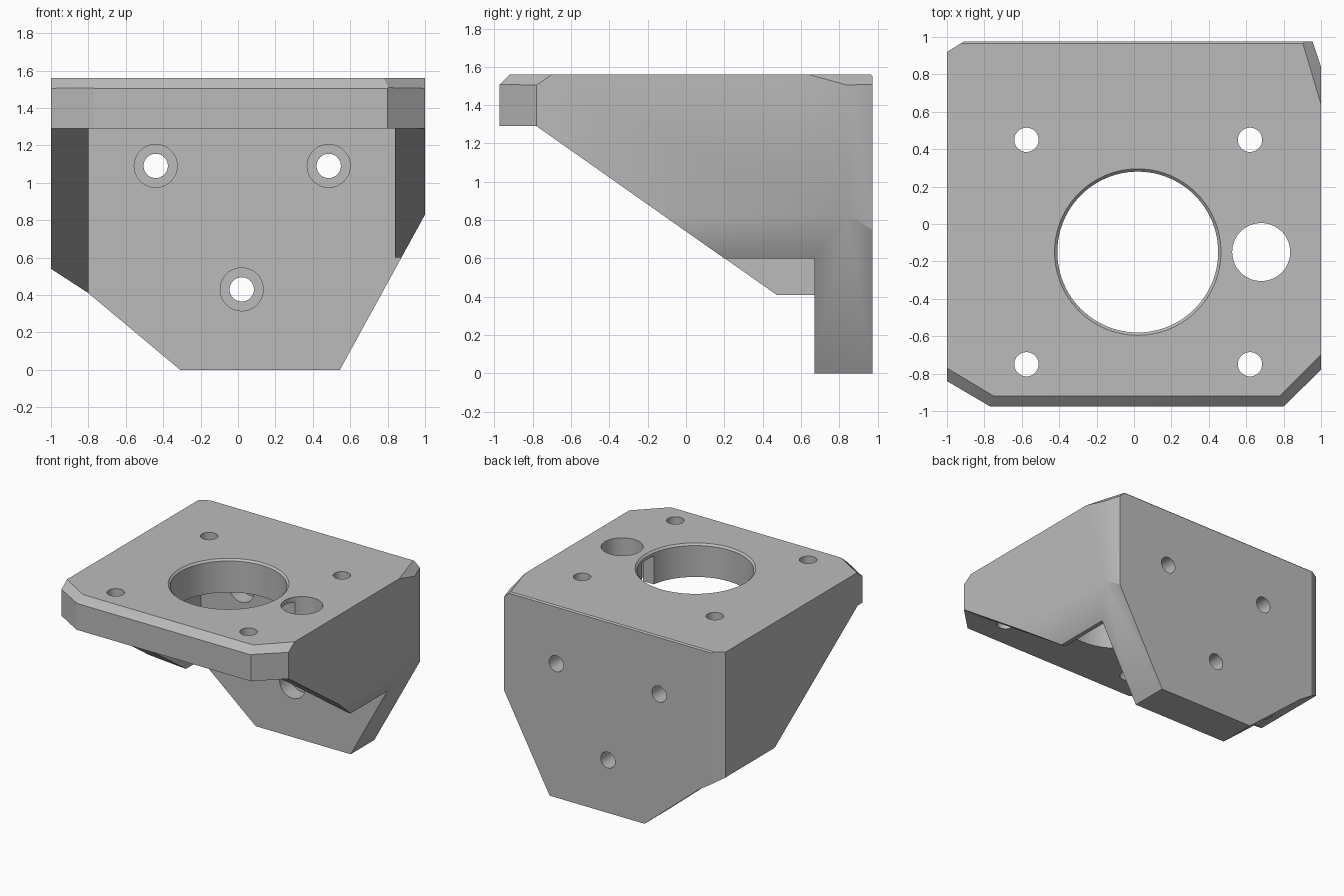
import bpy, bmesh, math
from mathutils import Vector, Matrix

if "Cube" in bpy.data.objects:
    bpy.data.objects.remove(bpy.data.objects["Cube"], do_unlink=True)

TOP, UNDER, BACK, INNER = 1.56, 1.29, 0.975, 0.67

grey = bpy.data.materials.new("plain grey")
grey.use_nodes = True
grey.diffuse_color = (0.5, 0.5, 0.5, 1)
grey.node_tree.nodes["Principled BSDF"].inputs["Base Color"].default_value = grey.diffuse_color


def add_object(name, bm):
    bmesh.ops.recalc_face_normals(bm, faces=bm.faces)
    mesh = bpy.data.meshes.new(name)
    bm.to_mesh(mesh)
    bm.free()
    mesh.materials.append(grey)
    obj = bpy.data.objects.new(name, mesh)
    bpy.context.collection.objects.link(obj)
    return obj


def prism(points, place, start, end):
    """Extrude a 2D outline; place(u, v, depth) gives the 3D position."""
    bm = bmesh.new()
    face = bm.faces.new([bm.verts.new(place(u, v, start)) for u, v in points])
    made = bmesh.ops.extrude_face_region(bm, geom=[face])["geom"]
    shift = Vector(place(0, 0, end)) - Vector(place(0, 0, start))
    bmesh.ops.translate(bm, vec=shift, verts=[g for g in made if isinstance(g, bmesh.types.BMVert)])
    return bm


def along_x(u, v, d):
    return (d, u, v)


def along_y(u, v, d):
    return (u, d, v)


def chop(bm, a, b, c):
    """Slice off the corner outside the plane through three points."""
    a, b, c = Vector(a), Vector(b), Vector(c)
    normal = (b - a).cross(c - a).normalized()
    if normal.dot(a - Vector((0, 0, 1))) < 0:
        normal.negate()
    geom = bm.verts[:] + bm.edges[:] + bm.faces[:]
    cut = bmesh.ops.bisect_plane(bm, geom=geom, plane_co=a, plane_no=normal, clear_outer=True)
    rim = [g for g in cut["geom_cut"] if isinstance(g, bmesh.types.BMEdge)]
    bmesh.ops.contextual_create(bm, geom=rim)


# Solid body from its front outline
outline = [(-0.31, 0), (0.545, 0), (1, 0.83), (1, TOP), (-1, TOP), (-1, 0.54), (-0.8, 0.41)]
body = prism(outline, along_y, -BACK, BACK)

# Upright corner chamfers
for (x1, y1), (x2, y2) in [((-0.77, -BACK), (-1, -0.84)), ((0.8, -BACK), (1, -0.78)),
                           ((-0.91, BACK), (-1, 0.92)), ((0.955, BACK), (1, 0.84))]:
    chop(body, (x1, y1, 0), (x2, y2, 0), (x2, y2, 1))

# Sloping chamfers around the top
chop(body, (0, -0.92, TOP), (1, -0.92, TOP), (0, -BACK, 1.505))
chop(body, (0, 0.965, TOP), (1, 0.965, TOP), (0, BACK, 1.55))
chop(body, (-0.75, -0.92, TOP), (-1, -0.77, TOP), (-1, -0.84, 1.505))
chop(body, (0.78, -0.92, TOP), (1, -0.7, TOP), (1, -0.78, 1.505))
chop(body, (0.9, BACK, TOP), (1, 0.64, TOP), (1, 0.84, 1.505))
bracket = add_object("motor_bracket", body)


def subtract(name, bm):
    cutter = add_object(name, bm)
    cutter.hide_render = True
    mod = bracket.modifiers.new(name, "BOOLEAN")
    mod.operation, mod.solver, mod.object = "DIFFERENCE", "EXACT", cutter
    bpy.context.view_layer.objects.active = bracket
    bpy.ops.object.modifier_apply(modifier=name)
    bpy.data.objects.remove(cutter, do_unlink=True)


def drill(name, x, y, z, r1, r2, depth, upright=True, sides=64):
    bm = bmesh.new()
    turn = Matrix() if upright else Matrix.Rotation(math.radians(90), 4, "X")
    bmesh.ops.create_cone(bm, cap_ends=True, segments=sides, radius1=r1, radius2=r2, depth=depth,
                          matrix=Matrix.Translation((x, y, z)) @ turn)
    subtract(name, bm)


# Space between the side walls
subtract("interior_cutter", prism([(-2, -1), (-2, UNDER), (INNER, UNDER), (INNER, -1)],
                                  along_x, -0.8, 0.84))

# Diagonal undercut of each side wall
for name, foot_y, foot_z, x1, x2 in [("left_undercut", 0.2, 0.6, 0.6, 2),
                                     ("right_undercut", 0.48, 0.405, -2, -0.6)]:
    subtract(name, prism([(-2, -1), (-2, UNDER), (-0.78, UNDER), (foot_y, foot_z),
                          (INNER, foot_z), (INNER, -1)], along_x, x1, x2))

# Cable slot joining the two large openings under the top skin
subtract("slot_cutter", prism([(-0.22, 1.1), (-0.22, 1.52), (-0.06, 1.52), (-0.06, 1.1)],
                              along_x, 0.3, 0.65))

# Large opening with its chamfered rim, and the cable opening
drill("main_opening", 0.02, -0.15, 1.5, 0.43, 0.43, 0.8, sides=96)
drill("rim_chamfer", 0.02, -0.15, 1.56, 0.425, 0.465, 0.04, sides=96)
drill("cable_opening", 0.68, -0.15, 1.5, 0.155, 0.155, 0.8)

# Four screw holes in the top
for x in (-0.575, 0.62):
    for y in (-0.75, 0.45):
        drill("top_screw_hole", x, y, 1.5, 0.065, 0.065, 0.8, sides=40)

# Counterbored screw holes in the back
for x, z in [(-0.44, 1.09), (0.485, 1.09), (0.02, 0.43)]:
    drill("back_screw_hole", x, 0.85, z, 0.065, 0.065, 0.6, upright=False, sides=40)
    drill("counterbore", x, 0.65, z, 0.115, 0.115, 0.3, upright=False, sides=48)

# Smooth bores with sharp edges
bpy.ops.object.select_all(action="DESELECT")
bracket.select_set(True)
bpy.context.view_layer.objects.active = bracket
bpy.ops.object.shade_smooth_by_angle(angle=math.radians(30))
